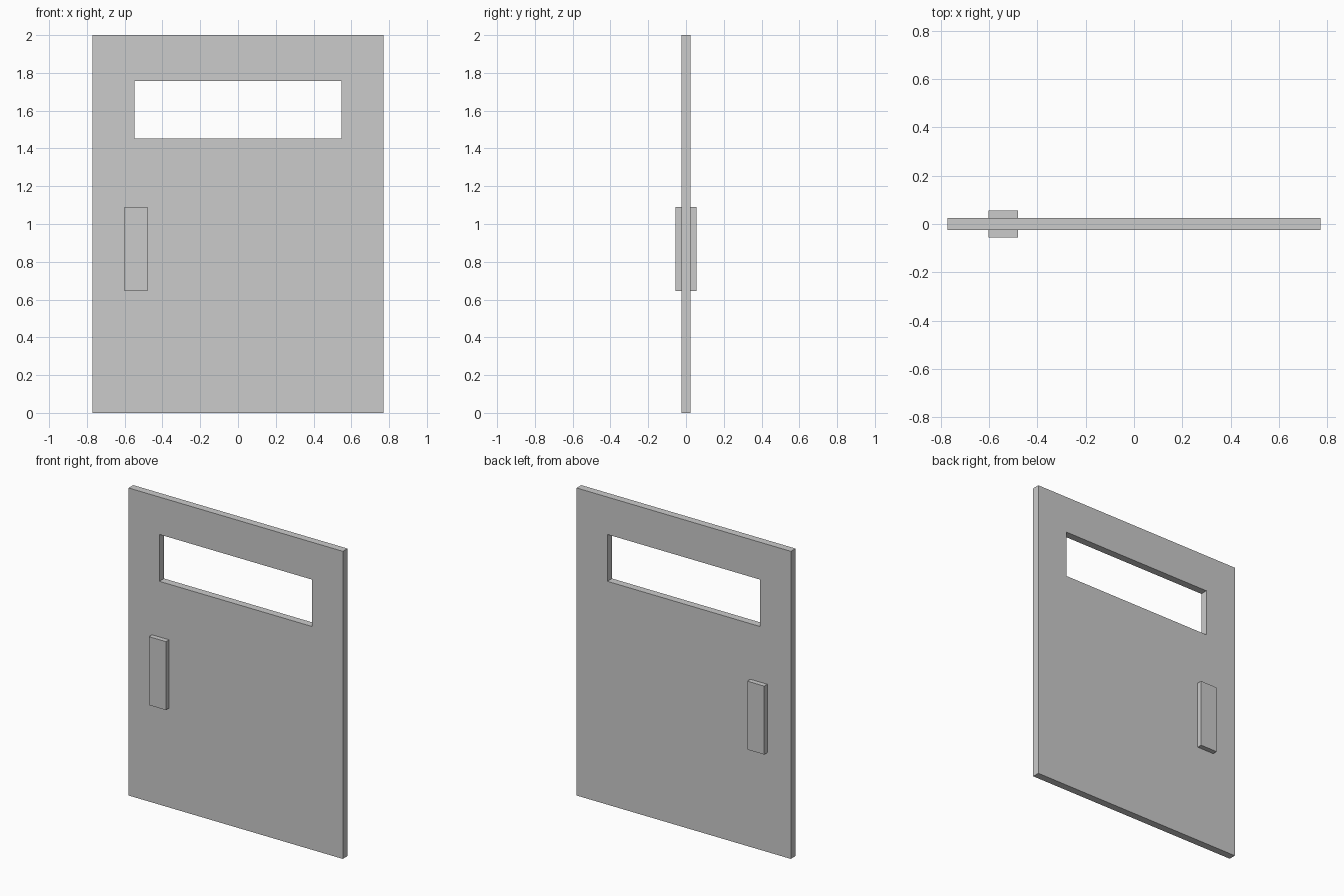
import bpy, bmesh

if "Cube" in bpy.data.objects:
    bpy.data.objects.remove(bpy.data.objects["Cube"])

HALF_T = 0.024   # half the door thickness


def rect(x, z0, z1):
    return [(-x, z0), (x, z0), (x, z1), (-x, z1)]


def finish(bm, name):
    bmesh.ops.recalc_face_normals(bm, faces=bm.faces[:])
    mesh = bpy.data.meshes.new(name)
    bm.to_mesh(mesh)
    bm.free()
    obj = bpy.data.objects.new(name, mesh)
    bpy.context.collection.objects.link(obj)
    return obj


# Door panel: ring of faces around the window opening, extruded through y
bm = bmesh.new()
outer, inner = [[bm.verts.new((x, -HALF_T, z)) for x, z in loop]
                for loop in (rect(0.771, 0, 2), rect(0.549, 1.452, 1.757))]
for i in range(4):
    j = (i + 1) % 4
    bm.faces.new((outer[i], outer[j], inner[j], inner[i]))
ext = bmesh.ops.extrude_face_region(bm, geom=bm.faces[:])
moved = [g for g in ext["geom"] if isinstance(g, bmesh.types.BMVert)]
bmesh.ops.translate(bm, verts=moved, vec=(0, 2 * HALF_T, 0))
finish(bm, "door_panel")

# Push plates: one raised block on each face of the door
for side, name in ((-1, "front_push_plate"), (1, "back_push_plate")):
    bm = bmesh.new()
    bmesh.ops.create_cube(bm, size=1)
    bmesh.ops.scale(bm, vec=(0.122, 0.032, 0.445), verts=bm.verts)
    bmesh.ops.translate(bm, vec=(-0.541, side * (HALF_T + 0.016), 0.868), verts=bm.verts)
    finish(bm, name)
